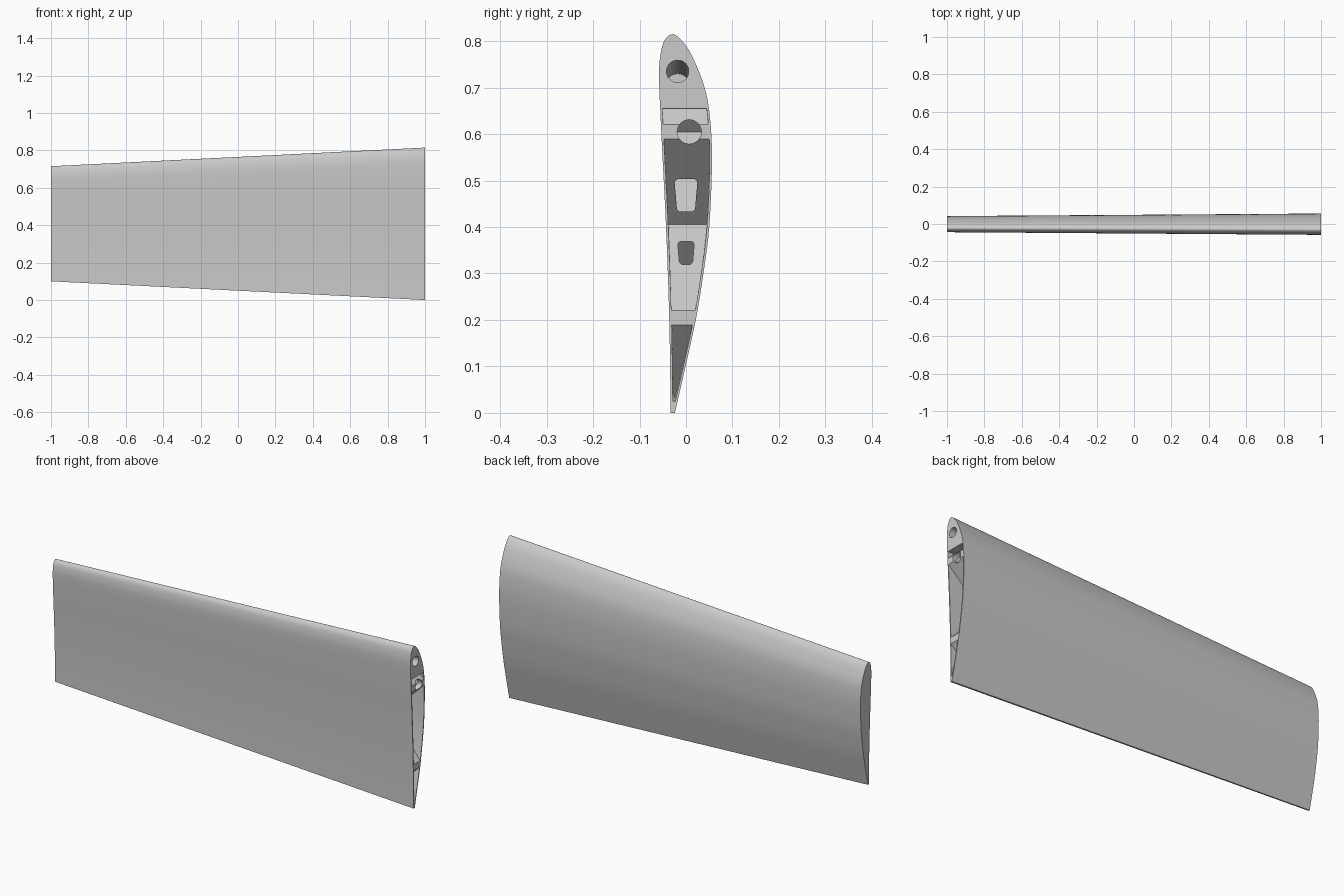
import bpy, bmesh, math
from mathutils import Vector, Matrix

cube = bpy.data.objects.get("Cube")
if cube:
    bpy.data.objects.remove(cube, do_unlink=True)

grey = bpy.data.materials.new("light_grey")
grey.use_nodes = True
grey.diffuse_color = (0.6, 0.6, 0.6, 1)
grey.node_tree.nodes["Principled BSDF"].inputs["Base Color"].default_value = (0.6, 0.6, 0.6, 1)


def make(name, bm):
    bmesh.ops.recalc_face_normals(bm, faces=bm.faces)
    mesh = bpy.data.meshes.new(name)
    bm.to_mesh(mesh)
    bm.free()
    mesh.materials.append(grey)
    obj = bpy.data.objects.new(name, mesh)
    bpy.context.collection.objects.link(obj)
    return obj


def cut(target, cutter):
    """Subtract the cutter for good and discard it."""
    mod = target.modifiers.new("cut", "BOOLEAN")
    mod.operation, mod.solver, mod.object = "DIFFERENCE", "EXACT", cutter
    mod.use_self = True
    dg = bpy.context.evaluated_depsgraph_get()
    mesh = bpy.data.meshes.new_from_object(target.evaluated_get(dg))
    target.modifiers.clear()
    target.data = mesh
    bpy.data.objects.remove(cutter, do_unlink=True)


def smooth_path(pts, steps):
    """Catmull-Rom curve through the points."""
    p = [Vector(q) for q in pts]
    p = [2 * p[0] - p[1]] + p + [2 * p[-1] - p[-2]]
    out = []
    for a, b, c, d in zip(p, p[1:], p[2:], p[3:]):
        for i in range(steps):
            t = i / steps
            out.append(0.5 * (2 * b + (c - a) * t + (2 * a - 5 * b + 4 * c - d) * t * t
                              + (3 * b - a - 3 * c + d) * t ** 3))
    return out + [p[-2]]


def loft(name, section, x0, x1):
    """Loft a (y, z) section along the linear taper of the wing."""
    bm = bmesh.new()
    rings = []
    for x in (x0, x1):
        t = (1 - x) / 2
        s = 1 - 0.245 * t
        rings.append([bm.verts.new((x, y * s, z * s + 0.1 * t)) for y, z in section])
    n = len(section)
    for i in range(n):
        j = (i + 1) % n
        bm.faces.new((rings[0][i], rings[0][j], rings[1][j], rings[1][i]))
    for ring in rings:
        bm.faces.new(ring)
    return make(name, bm)


# Airfoil section: flat front, leading edge on top, bulged back
nose = [(-0.058, 0.72), (-0.055, 0.77), (-0.046, 0.802), (-0.028, 0.815),
        (-0.008, 0.8), (0.012, 0.77)]
front = [(-0.033, 0.0), (-0.036, 0.2), (-0.043, 0.4), (-0.053, 0.6)]
back = [(0.037, 0.71), (0.05, 0.65), (0.056, 0.55), (0.05, 0.4),
        (0.036, 0.29), (0.021, 0.2), (-0.001, 0.1), (-0.024, 0.0)]
outline = smooth_path(front + nose + back, 5)
wing = loft("wing_panel", outline, -1, 1)

# Hollow behind the solid leading edge, leaving a thin skin
peak = max(range(len(outline)), key=lambda i: outline[i].y)


def side_y(points, z):
    for a, b in zip(points, points[1:]):
        if min(a.y, b.y) <= z <= max(a.y, b.y):
            return a.x + (b.x - a.x) * (z - a.y) / (b.y - a.y)


skin = 0.005
heights = [0.025 + 0.63 * i / 24 for i in range(25)]
inner = [(side_y(outline[:peak + 1], z) + skin, z) for z in heights]
inner += [(side_y(outline[peak:], z) - skin, z) for z in reversed(heights)]
cavity = loft("cavity", inner, -0.985, 1.02)

# Diagonal lattice ribs, kept by removing them from the hollow
bm = bmesh.new()
for slope in (1, -1):
    for k in range(-6, 7):
        z = 0.605 + 0.4 * k + slope
        if -1.3 < z < 2.1:
            bmesh.ops.create_cube(bm, size=1, matrix=Matrix.Translation((0, 0, z - 0.0))
                                  @ Matrix.Rotation(slope * math.pi / 4, 4, "Y")
                                  @ Matrix.Diagonal((5, 0.4, 0.022, 1)))
cut(cavity, make("lattice_ribs", bm))
cut(wing, cavity)


# Rod holes and wiring slots
def rod_hole(y, z, radius, length, drop):
    bm = bmesh.new()
    bmesh.ops.create_cone(bm, cap_ends=True, segments=32, radius1=radius, radius2=radius,
                          depth=length, matrix=Matrix.Rotation(math.pi / 2, 4, "Y"))
    bmesh.ops.translate(bm, verts=bm.verts, vec=(1.02 - length / 2, y, z))
    for v in bm.verts:
        v.co.z -= drop * (1 - v.co.x)
    cut(wing, make("rod_hole", bm))


def wire_slot(z, top, bottom, height):
    bm = bmesh.new()
    bmesh.ops.create_cube(bm, size=1, matrix=Matrix.Translation((0.9, 0, z))
                          @ Matrix.Diagonal((0.19, 1, height, 1)))
    for v in bm.verts:
        v.co.y *= top if v.co.z > z else bottom
    edges = [e for e in bm.edges if abs(e.verts[0].co.x - e.verts[1].co.x) > 0.1]
    bmesh.ops.bevel(bm, geom=edges, offset=0.008, segments=4, profile=0.5, affect="EDGES")
    cut(wing, make("wire_slot", bm))


rod_hole(-0.018, 0.735, 0.024, 0.6, 0.05)
rod_hole(0.007, 0.605, 0.026, 0.3, 0)
wire_slot(0.468, 0.05, 0.038, 0.07)
wire_slot(0.344, 0.036, 0.028, 0.05)

bpy.ops.object.select_all(action="DESELECT")
wing.select_set(True)
bpy.context.view_layer.objects.active = wing
bpy.ops.object.shade_smooth_by_angle(angle=math.radians(30))
